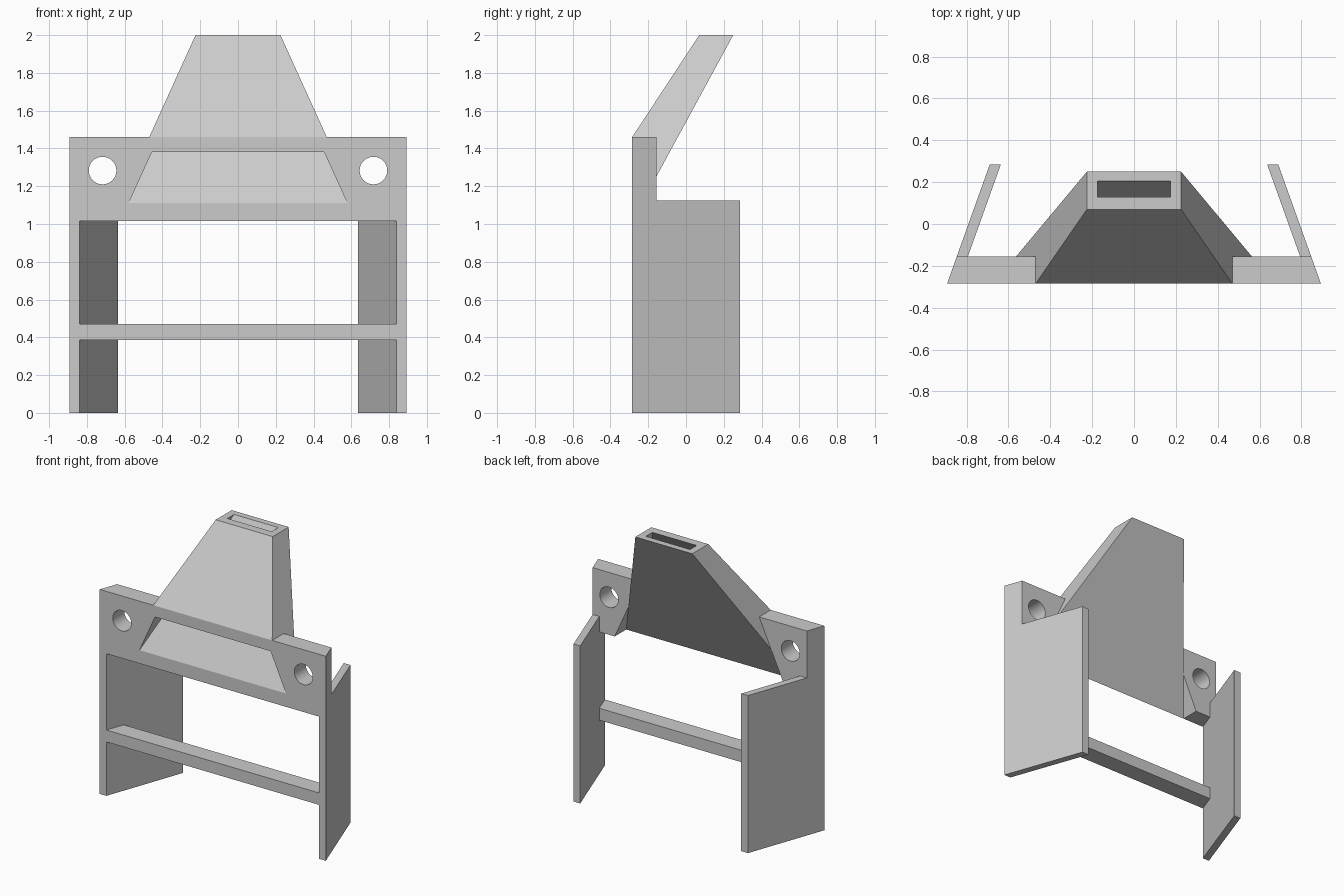
import bpy, bmesh
from math import pi

default = bpy.data.objects.get("Cube")
if default:
    bpy.data.objects.remove(default, do_unlink=True)

# Key planes
FRONT, PANEL_BACK, BACK = -0.285, -0.155, 0.285
PANEL_LOW, PANEL_TOP, TOP = 1.015, 1.46, 2.0

grey = bpy.data.materials.new("light grey")
grey.use_nodes = True
colour = (0.6, 0.6, 0.6, 1)
grey.diffuse_color = colour
grey.node_tree.nodes["Principled BSDF"].inputs["Base Color"].default_value = colour


def wing_x(y, outer):
    """Half width of the splayed wing's outer or inner skin at depth y."""
    return (0.893 if outer else 0.84) - 0.358 * (y - FRONT)


def duct_x(z, top_half):
    """Half width of the tapering duct at height z."""
    return top_half + 0.4537 * (TOP - z)


def make(name, bm):
    bmesh.ops.recalc_face_normals(bm, faces=bm.faces)
    mesh = bpy.data.meshes.new(name)
    bm.to_mesh(mesh)
    bm.free()
    mesh.materials.append(grey)
    obj = bpy.data.objects.new(name, mesh)
    bpy.context.collection.objects.link(obj)
    return obj


def slab(name, profile, near_x, far_x):
    """Solid between two x surfaces, each a function of (y, z), over a side profile."""
    bm = bmesh.new()
    a = [bm.verts.new((near_x(y, z), y, z)) for y, z in profile]
    b = [bm.verts.new((far_x(y, z), y, z)) for y, z in profile]
    bm.faces.new(a)
    bm.faces.new(b)
    for i in range(len(a)):
        j = (i + 1) % len(a)
        bm.faces.new((a[i], a[j], b[j], b[i]))
    return make(name, bm)


def rect(y0, y1, z0, z1):
    return [(y0, z0), (y1, z0), (y1, z1), (y0, z1)]


wing_profile = [(FRONT, 0), (BACK, 0), (BACK, 1.125), (PANEL_BACK, 1.125),
                (PANEL_BACK, PANEL_TOP), (FRONT, PANEL_TOP)]

for side, s in (("left", 1), ("right", -1)):
    # Splayed side wing
    slab(side + "_wing", wing_profile,
         lambda y, z: s * wing_x(y, False), lambda y, z: s * wing_x(y, True))

    # Front panel shoulder between duct and wing, with a round hole
    shoulder = slab(side + "_shoulder", rect(FRONT, PANEL_BACK, PANEL_LOW, PANEL_TOP),
                    lambda y, z: s * duct_x(z, 0.225), lambda y, z: s * wing_x(y, False))
    bpy.ops.mesh.primitive_cylinder_add(vertices=48, radius=0.073, depth=0.5,
                                        location=(s * 0.717, -0.22, 1.283),
                                        rotation=(pi / 2, 0, 0))
    cutter = bpy.context.object
    cutter.data.materials.append(grey)
    cutter.hide_render = True
    cut = shoulder.modifiers.new("hole", 'BOOLEAN')
    cut.operation, cut.solver, cut.object = 'DIFFERENCE', 'EXACT', cutter
    bpy.ops.object.select_all(action='DESELECT')
    shoulder.select_set(True)
    bpy.context.view_layer.objects.active = shoulder
    bpy.ops.object.modifier_apply(modifier=cut.name)
    bpy.data.objects.remove(cutter, do_unlink=True)
    bpy.ops.object.shade_smooth_by_angle(angle=pi / 6)

# Cross bar between the wings
slab("cross_bar", rect(FRONT, PANEL_BACK, 0.385, 0.47),
     lambda y, z: -wing_x(y, False), lambda y, z: wing_x(y, False))

# Hollow duct: an open mouth in the front leads up to a slot in the top
bm = bmesh.new()


def duct_rings(profile, top_half):
    """Mouth ring and top ring of one duct skin."""
    (low, high, top_front, top_back) = profile
    rings = []
    for p, q in ((low, high), (top_back, top_front)):
        corners = [(-1, p), (1, p), (1, q), (-1, q)]
        rings.append([bm.verts.new((k * duct_x(z, top_half), y, z))
                      for k, (y, z) in corners])
    return rings


def bridge(a, b):
    for i in range(4):
        j = (i + 1) % 4
        bm.faces.new((a[i], a[j], b[j], b[i]))


outer_mouth, outer_slot = duct_rings(
    [(FRONT, PANEL_LOW), (FRONT, PANEL_TOP), (0.07, TOP), (0.25, TOP)], 0.225)
inner_mouth, inner_slot = duct_rings(
    [(FRONT, 1.11), (FRONT, 1.38), (0.13, TOP), (0.205, TOP)], 0.175)
bridge(outer_mouth, outer_slot)
bridge(inner_mouth, inner_slot)
bridge(outer_mouth, inner_mouth)
bridge(outer_slot, inner_slot)
make("duct", bm)
